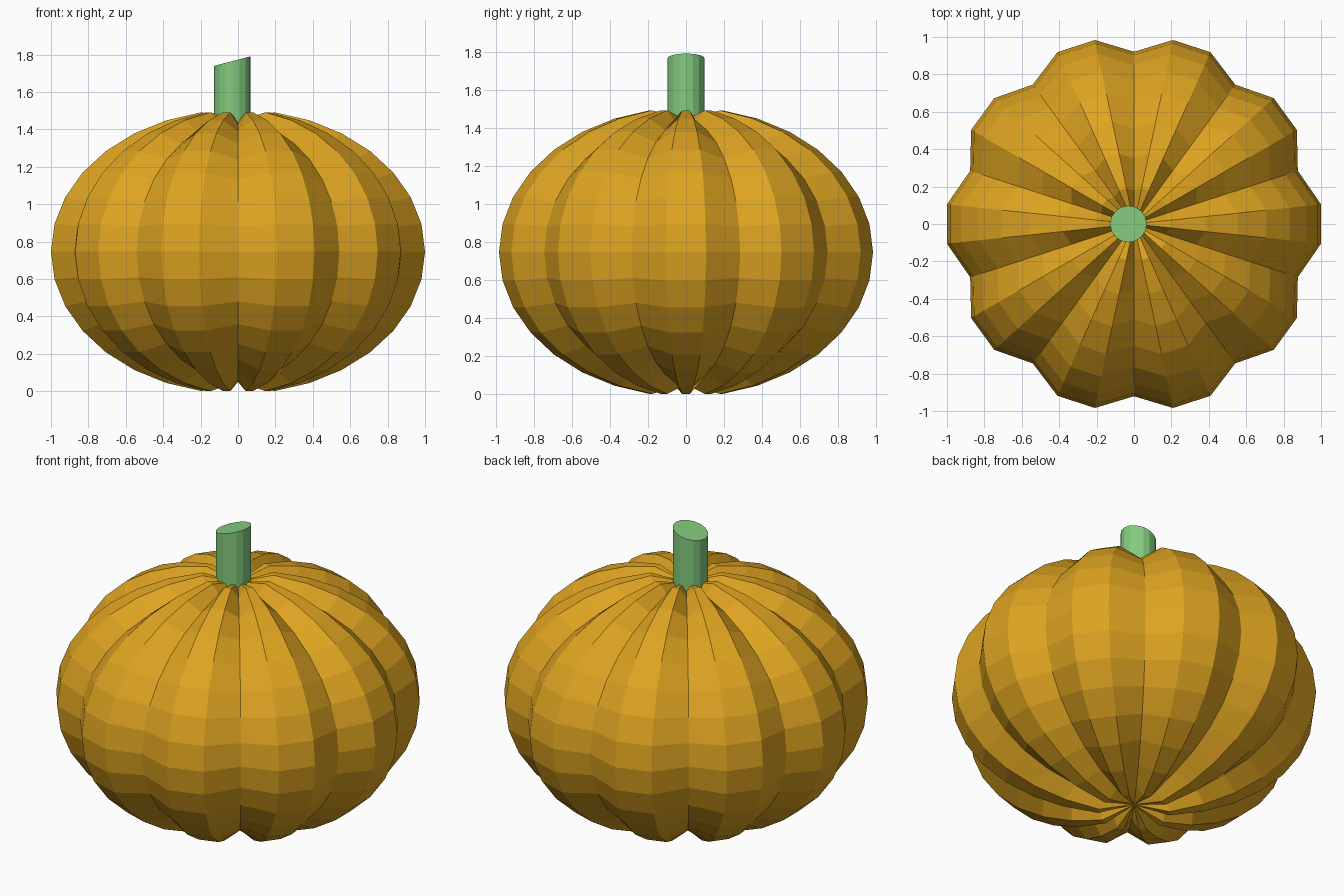
import bpy, bmesh
from math import sin, cos, pi

if "Cube" in bpy.data.objects:
    bpy.data.objects.remove(bpy.data.objects["Cube"])

LOBES, RINGS = 10, 16
SEGS = LOBES * 3
RX, RZ, CZ = 1.0055, 0.76, 0.746   # ridge radius, half height, centre height
GROOVE = 0.916                     # grooves are pulled towards the centre


def finish(bm, name, color):
    bmesh.ops.recalc_face_normals(bm, faces=bm.faces)
    mesh = bpy.data.meshes.new(name)
    bm.to_mesh(mesh)
    bm.free()
    obj = bpy.data.objects.new(name, mesh)
    bpy.context.collection.objects.link(obj)
    mat = bpy.data.materials.new(name + "_color")
    mat.diffuse_color = color
    mat.use_nodes = True
    mat.node_tree.nodes["Principled BSDF"].inputs["Base Color"].default_value = mat.diffuse_color
    mesh.materials.append(mat)
    return obj


# Ribbed body: flattened sphere, every third meridian sunk into a groove
bm = bmesh.new()
rings = []
for i in range(1, RINGS):
    lat = -pi / 2 + pi * i / RINGS
    ring = []
    for j in range(SEGS):
        a = 2 * pi * (j + 0.5) / SEGS
        k = GROOVE if j % 3 == 1 else 1.0
        r = RX * k * cos(lat)
        ring.append(bm.verts.new((r * cos(a), r * sin(a), CZ + RZ * k * sin(lat))))
    rings.append(ring)
bottom = bm.verts.new((0, 0, CZ - RZ * GROOVE))
top = bm.verts.new((0, 0, CZ + RZ * GROOVE))
for j in range(SEGS):
    n = (j + 1) % SEGS
    bm.faces.new((bottom, rings[0][n], rings[0][j]))
    bm.faces.new((top, rings[-1][j], rings[-1][n]))
    for lo, hi in zip(rings, rings[1:]):
        bm.faces.new((lo[j], lo[n], hi[n], hi[j]))
finish(bm, "pumpkin_body", (0.73, 0.37, 0.015, 1))

# Stem: upright cylinder with a slanted cut on top
bm = bmesh.new()
bmesh.ops.create_cone(bm, cap_ends=True, segments=16,
                      radius1=0.098, radius2=0.098, depth=0.4)
for v in bm.verts:
    v.co.z = 1.765 + 0.26 * v.co.x if v.co.z > 0 else 1.36
    v.co.x -= 0.03
finish(bm, "stem", (0.23, 0.6, 0.21, 1))
